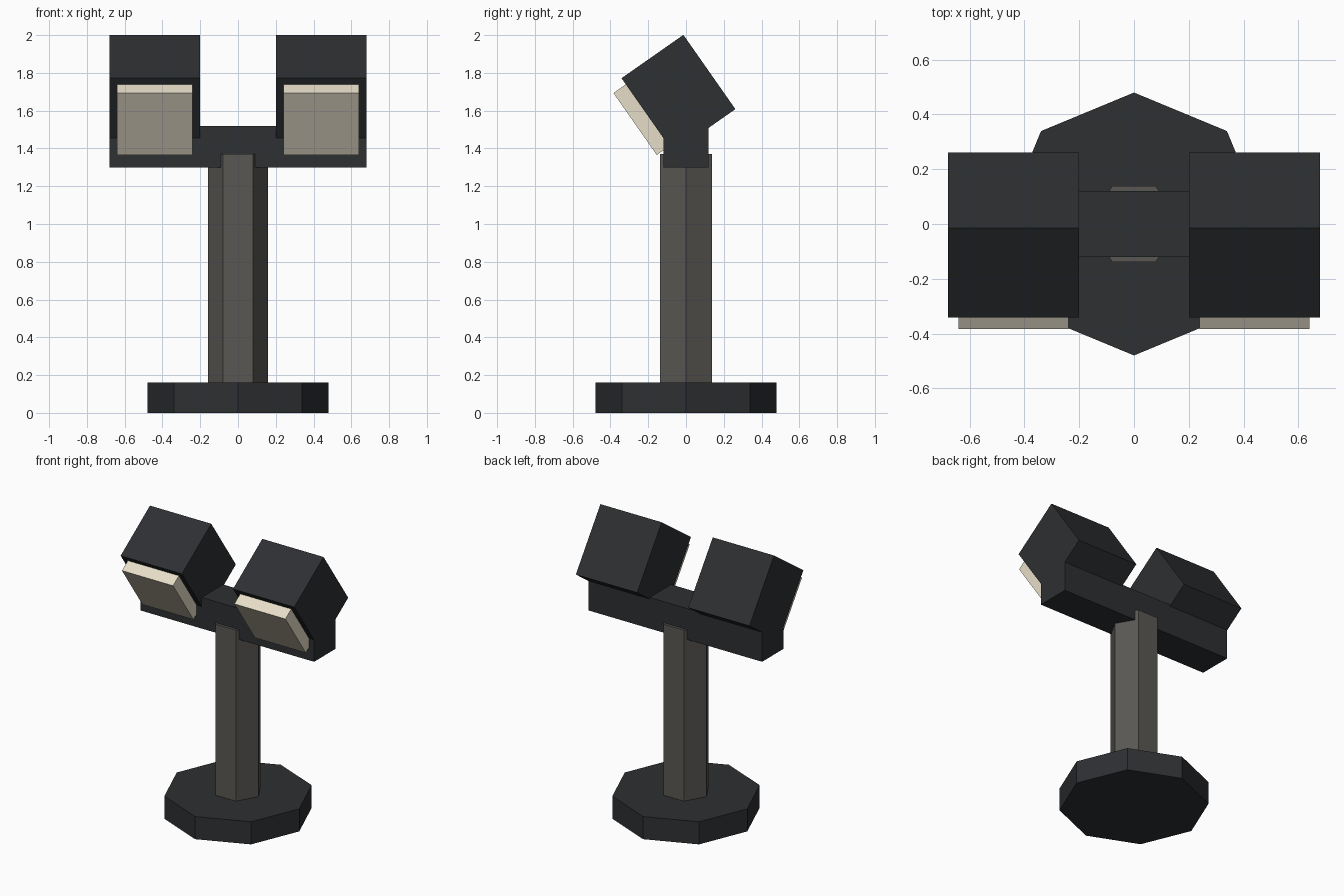
import bpy
import math
from mathutils import Matrix, Vector

if "Cube" in bpy.data.objects:
    bpy.data.objects.remove(bpy.data.objects["Cube"])


def material(name, rgb):
    m = bpy.data.materials.new(name)
    m.diffuse_color = (*rgb, 1.0)
    m.use_nodes = True
    m.node_tree.nodes["Principled BSDF"].inputs["Base Color"].default_value = m.diffuse_color
    return m


DARK = material("dark_metal", (0.027, 0.029, 0.032))
GREY = material("grey_metal", (0.10, 0.097, 0.088))
CREAM = material("cream_glass", (0.80, 0.73, 0.58))


def finish(name, mat):
    ob = bpy.context.object
    ob.name = name
    ob.data.materials.append(mat)
    return ob


def prism(name, sides, radius, z0, z1, turn, mat):
    bpy.ops.mesh.primitive_cylinder_add(
        vertices=sides, radius=radius, depth=z1 - z0,
        location=(0, 0, (z0 + z1) / 2), rotation=(0, 0, turn))
    return finish(name, mat)


def box(name, size, loc, tilt, mat):
    bpy.ops.mesh.primitive_cube_add(size=1, location=loc, rotation=(tilt, 0, 0))
    bpy.context.object.scale = size
    bpy.ops.object.transform_apply(location=False, rotation=False, scale=True)
    return finish(name, mat)


# Octagonal foot and hexagonal post
prism("base", 8, 0.48, 0.0, 0.16, 0, DARK)
prism("post", 6, 0.16, 0.14, 1.37, math.radians(30), GREY)

# Crossbar carrying both lamps
box("crossbar", (1.36, 0.24, 0.22), (0, 0, 1.41), 0, DARK)

# Tilted lamp heads, each with a lens plate standing out of its front face
TILT = math.radians(35)
rot = Matrix.Rotation(TILT, 3, 'X')
for side, sx in (("left", -1), ("right", 1)):
    centre = Vector((sx * 0.44, -0.04, 1.69))
    box(f"lamp_head_{side}", (0.48, 0.40, 0.48), centre, TILT, DARK)
    box(f"lens_{side}", (0.40, 0.10, 0.40),
        centre + rot @ Vector((0, -0.23, 0)), TILT, CREAM)
